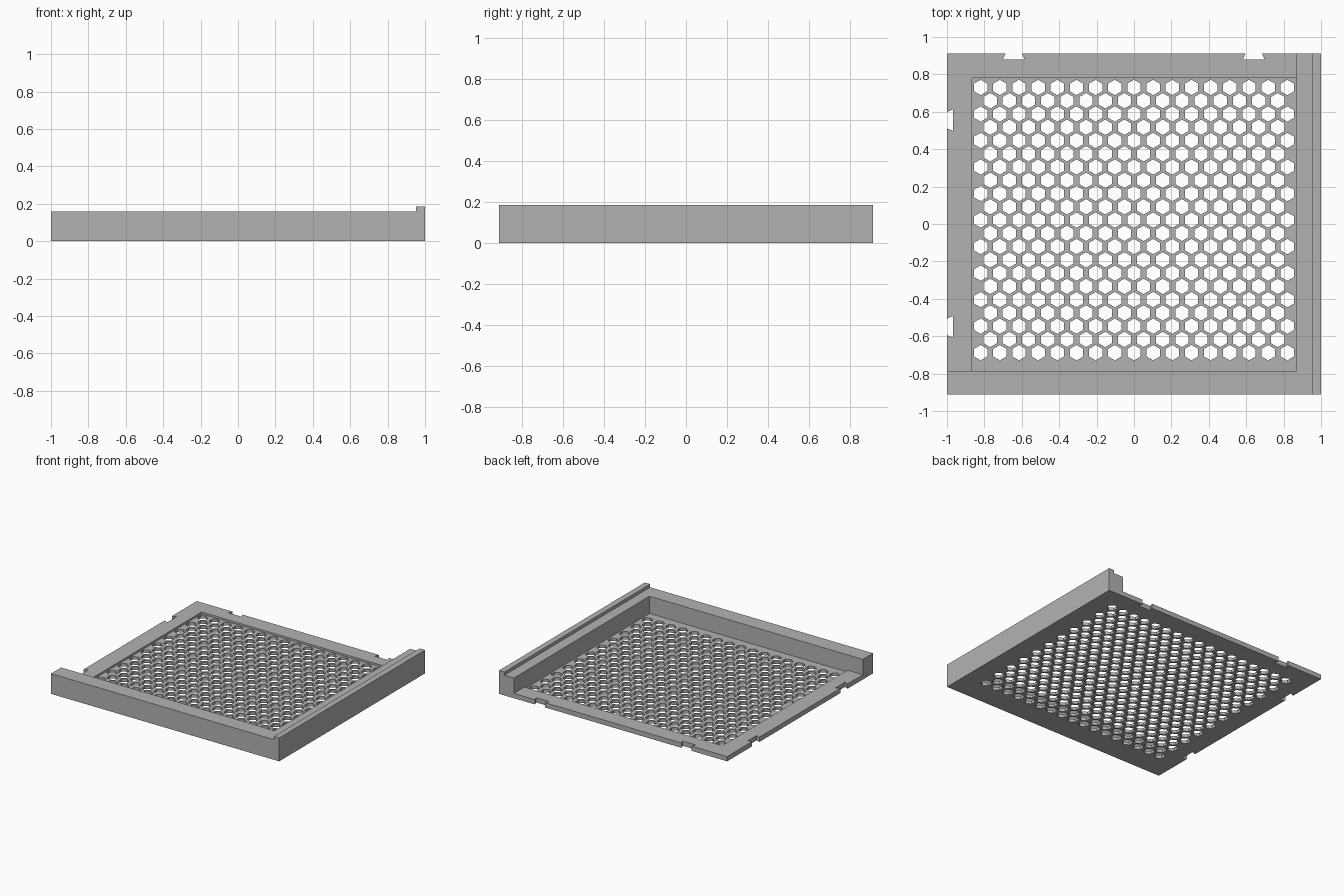
import bpy, bmesh
from math import sin, cos, pi

HALF_X, HALF_Y = 1.0, 0.912
PLATE_TOP, FLOOR_TOP, WALL_TOP, LIP_TOP = 0.038, 0.023, 0.16, 0.185
WALL_X, WALL_Y = 0.87, -0.785          # inner faces of the two walls

old = bpy.data.objects.get("Cube")
if old:
    bpy.data.objects.remove(old, do_unlink=True)

grey = bpy.data.materials.new("plain grey")
grey.use_nodes = True
grey.diffuse_color = (0.45, 0.45, 0.45, 1)
grey.node_tree.nodes["Principled BSDF"].inputs["Base Color"].default_value = grey.diffuse_color


def prisms(name, outlines, z0, z1):
    """Extrude counter-clockwise outlines from z0 to z1 as one object."""
    bm = bmesh.new()
    for pts in outlines:
        low = [bm.verts.new((x, y, z0)) for x, y in pts]
        high = [bm.verts.new((x, y, z1)) for x, y in pts]
        bm.faces.new(low[::-1])
        bm.faces.new(high)
        for i in range(len(pts)):
            j = (i + 1) % len(pts)
            bm.faces.new((low[i], low[j], high[j], high[i]))
    mesh = bpy.data.meshes.new(name)
    bm.to_mesh(mesh)
    bm.free()
    mesh.materials.append(grey)
    obj = bpy.data.objects.new(name, mesh)
    bpy.context.collection.objects.link(obj)
    return obj


def rect(x0, y0, x1, y1):
    return [(x0, y0), (x1, y0), (x1, y1), (x0, y1)]


def cut(obj, cutter):
    """Subtract the cutter, bake the result and drop the cutter."""
    cutter.hide_render = True
    mod = obj.modifiers.new("cut", "BOOLEAN")
    mod.operation, mod.solver, mod.object = "DIFFERENCE", "EXACT", cutter
    bpy.context.view_layer.update()
    graph = bpy.context.evaluated_depsgraph_get()
    baked = bpy.data.meshes.new_from_object(obj.evaluated_get(graph))
    obj.modifiers.clear()
    obj.data = baked
    bpy.data.objects.remove(cutter, do_unlink=True)


# Base plate with dovetail notches along the back and right-hand edges
def notch(center, depth=0.033, inner=0.058, outer=0.044):
    """Offsets along the edge and into the plate, in order of travel."""
    return [(center + s * w, d) for s, w, d in
            ((1, outer, 0), (1, inner, depth), (-1, inner, depth), (-1, outer, 0))]


outline = [(-HALF_X, WALL_Y), (WALL_X, WALL_Y), (WALL_X, HALF_Y)]
for x in (0.64, -0.643):
    outline += [(a, HALF_Y - d) for a, d in notch(x)]
outline.append((-HALF_X, HALF_Y))
for y in (0.555, -0.55):
    outline += [(-HALF_X + d, a) for a, d in notch(y)]
plate = prisms("base_plate", [outline], 0, PLATE_TOP)

# Shallow recess around the grille
cut(plate, prisms("recess_cutter", [rect(-0.865, -0.9, 1.1, 0.78)], FLOOR_TOP, 0.3))

# Staggered rows of hexagonal holes
holes = []
for row in range(21):
    count = 17 - row % 2
    cy = 0.73 - row * 0.0709
    for col in range(count):
        cx = (col - (count - 1) / 2) * 0.1025
        holes.append([(cx + 0.041 * cos(pi / 6 + k * pi / 3),
                       cy + 0.041 * sin(pi / 6 + k * pi / 3)) for k in range(6)])
cut(plate, prisms("hole_cutter", holes, -0.1, 0.1))

# L-shaped wall along the front and left, with a lip on the left edge
prisms("corner_wall", [[(-HALF_X, -HALF_Y), (HALF_X, -HALF_Y), (HALF_X, HALF_Y),
                        (WALL_X, HALF_Y), (WALL_X, WALL_Y), (-HALF_X, WALL_Y)]], 0, WALL_TOP)
prisms("wall_lip", [rect(0.953, -HALF_Y, HALF_X, HALF_Y)], WALL_TOP, LIP_TOP)
